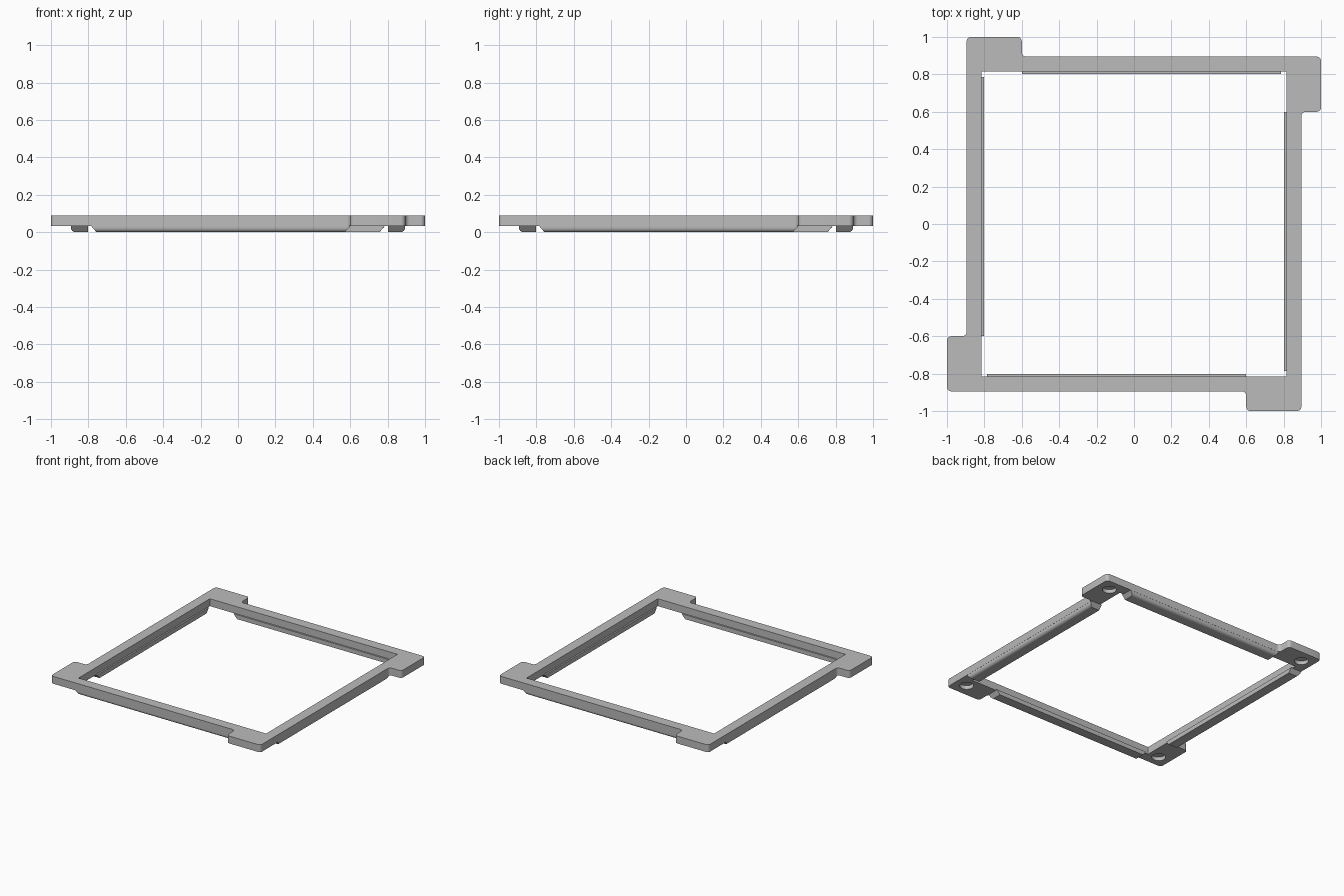
import bpy
import bmesh
import math
from mathutils import Vector

cube = bpy.data.objects.get("Cube")
if cube:
    bpy.data.objects.remove(cube, do_unlink=True)

BODY, TAB, TAB_END = 0.895, 1.0, 0.6   # outer side, tab reach, tab length limit
HOLE, LIP = 0.815, 0.803               # frame opening, rail inner side
BASE, TOP = 0.032, 0.09                # plate underside and top
RECESS_R, RECESS_Z = 0.05, 0.062       # round corner recesses

grey = bpy.data.materials.new("plain grey")
grey.use_nodes = True
colour = (0.5, 0.5, 0.5, 1)
grey.diffuse_color = colour
grey.node_tree.nodes["Principled BSDF"].inputs["Base Color"].default_value = colour


def turn(p, k):
    """Rotate a 2D point by k quarter turns."""
    x, y = p
    for _ in range(k):
        x, y = -y, x
    return Vector((x, y))


def rounded(points, radius, steps=6):
    """Round every right-angled corner of a closed outline."""
    out = []
    for i, p in enumerate(points):
        a = (points[i - 1] - p).normalized() * radius
        b = (points[(i + 1) % len(points)] - p).normalized() * radius
        for s in range(steps + 1):
            t = s / steps * math.pi / 2
            out.append(p + a * (1 - math.sin(t)) + b * (1 - math.cos(t)))
    return out


def ring(bm, points, z):
    return [bm.verts.new((p.x, p.y, z)) for p in points]


def walls(bm, low, high):
    n = len(low)
    for i in range(n):
        j = (i + 1) % n
        bm.faces.new((low[i], low[j], high[j], high[i]))


def fill(bm, rings):
    """Fill a flat region whose first ring is the rim, others are holes."""
    edges = []
    for r in rings:
        for i, v in enumerate(r):
            w = r[(i + 1) % len(r)]
            edges.append(bm.edges.get((v, w)) or bm.edges.new((v, w)))
    bmesh.ops.triangle_fill(bm, edges=edges, use_beauty=True, use_dissolve=False)


def finish(bm, name):
    bmesh.ops.recalc_face_normals(bm, faces=bm.faces[:])
    mesh = bpy.data.meshes.new(name)
    bm.to_mesh(mesh)
    bm.free()
    mesh.materials.append(grey)
    obj = bpy.data.objects.new(name, mesh)
    bpy.context.collection.objects.link(obj)
    bpy.ops.object.select_all(action="DESELECT")
    obj.select_set(True)
    bpy.context.view_layer.objects.active = obj
    bpy.ops.object.shade_smooth_by_angle(angle=math.radians(35))
    return obj


# Frame plate with four pinwheel tabs and recesses in the underside
quarter = [(BODY, TAB_END), (TAB, TAB_END), (TAB, BODY)]
outline = rounded([turn(p, k) for k in range(4) for p in quarter], 0.024)
opening = [turn((HOLE, HOLE), k) for k in range(4)]
bm = bmesh.new()
rim_low, rim_high = ring(bm, outline, BASE), ring(bm, outline, TOP)
hole_low, hole_high = ring(bm, opening, BASE), ring(bm, opening, TOP)
walls(bm, rim_low, rim_high)
walls(bm, hole_low, hole_high)
recess_rims = []
for k in range(4):
    centre = turn((0.9, 0.8), k)
    circle = [centre + RECESS_R * Vector((math.cos(a), math.sin(a)))
              for a in (i * math.tau / 32 for i in range(32))]
    low, high = ring(bm, circle, BASE), ring(bm, circle, RECESS_Z)
    walls(bm, low, high)
    bm.faces.new(high)
    recess_rims.append(low)
fill(bm, [rim_low, hole_low] + recess_rims)
fill(bm, [rim_high, hole_high])
finish(bm, "frame_plate")


# Lower rails: rounded outer bottom edge and sloping ends
R = 0.026
outer = BODY - 0.001
profile = [(LIP, BASE + 0.002), (LIP, 0)]
for i in range(7):
    t = i / 6 * math.pi / 2
    profile.append((outer - R + R * math.sin(t), R - R * math.cos(t)))
profile.append((outer, BASE + 0.002))

for k, side in enumerate(("front", "left", "back", "right")):
    bm = bmesh.new()
    ends = []
    for sign, reach in ((-1, 0.785), (1, TAB_END)):
        loop = []
        for out, z in profile:
            x = sign * (reach - 0.9 * max(BASE - z, 0))
            p = turn((x, -out), k)
            loop.append(bm.verts.new((p.x, p.y, z)))
        ends.append(loop)
        bm.faces.new(loop)
    walls(bm, ends[0], ends[1])
    finish(bm, side + "_rail")
